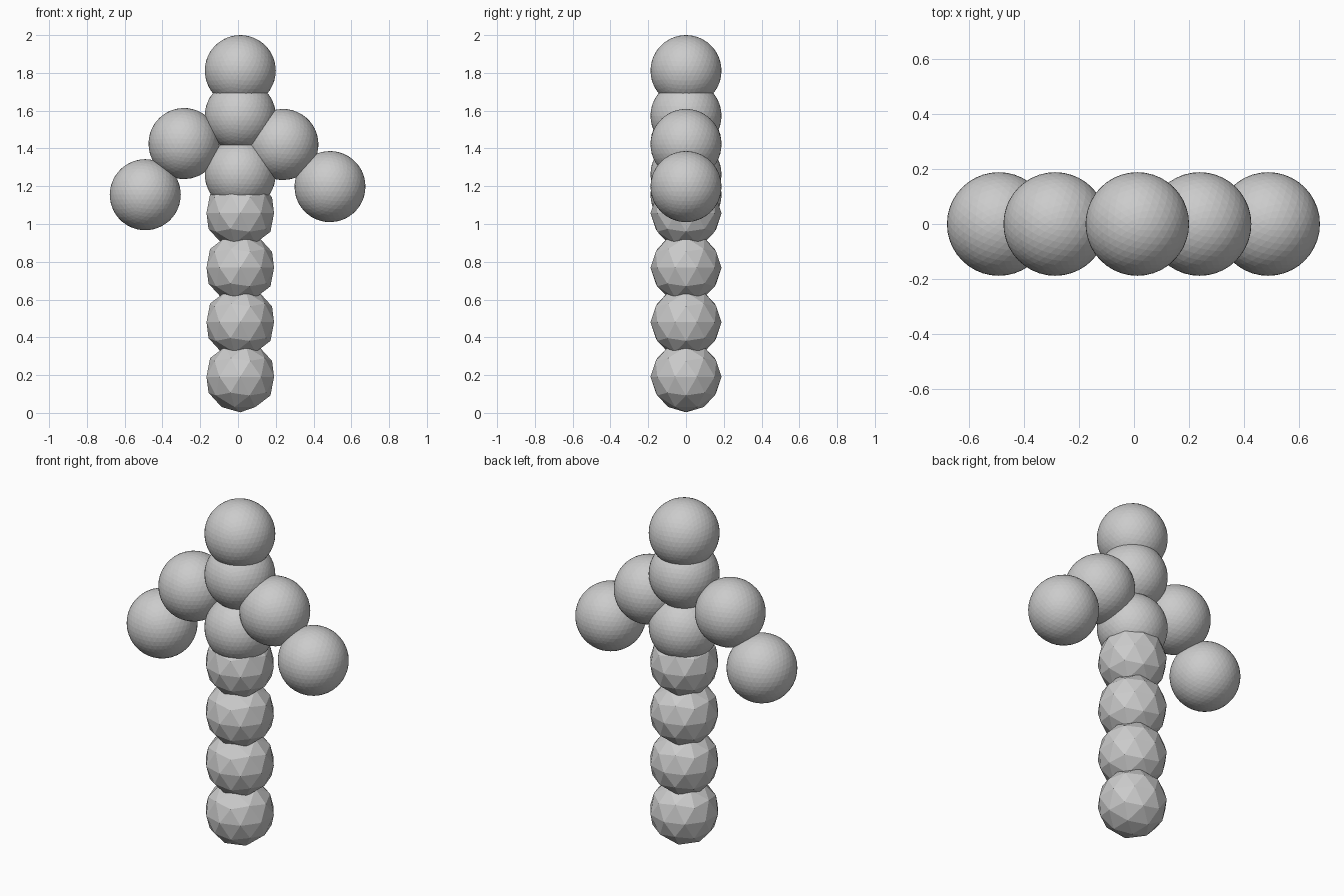
import bpy

if "Cube" in bpy.data.objects:
    bpy.data.objects.remove(bpy.data.objects["Cube"])

R = 0.188   # every ball has the same radius
CX = 0.012  # centre line of the column


def ball(name, x, z, subdivisions):
    bpy.ops.mesh.primitive_ico_sphere_add(
        subdivisions=subdivisions, radius=R, location=(x, 0, z))
    obj = bpy.context.object
    obj.name = name
    bpy.ops.object.shade_flat()
    return obj


# faceted balls stacked as the lower column
for i in range(4):
    ball(f"column_ball_{i + 1}", CX, R + 0.003 + i * 0.289, 2)

# finer balls for body and head
for name, z in (("lower_body", 1.263), ("upper_body", 1.573), ("head", 2 - R)):
    ball(name, CX, z, 4)

# two-ball arms, slightly uneven from side to side
for name, x, z in (("left_upper_arm", -0.286, 1.426), ("left_hand", -0.491, 1.155),
                   ("right_upper_arm", 0.238, 1.421), ("right_hand", 0.487, 1.198)):
    ball(name, x, z, 4)
